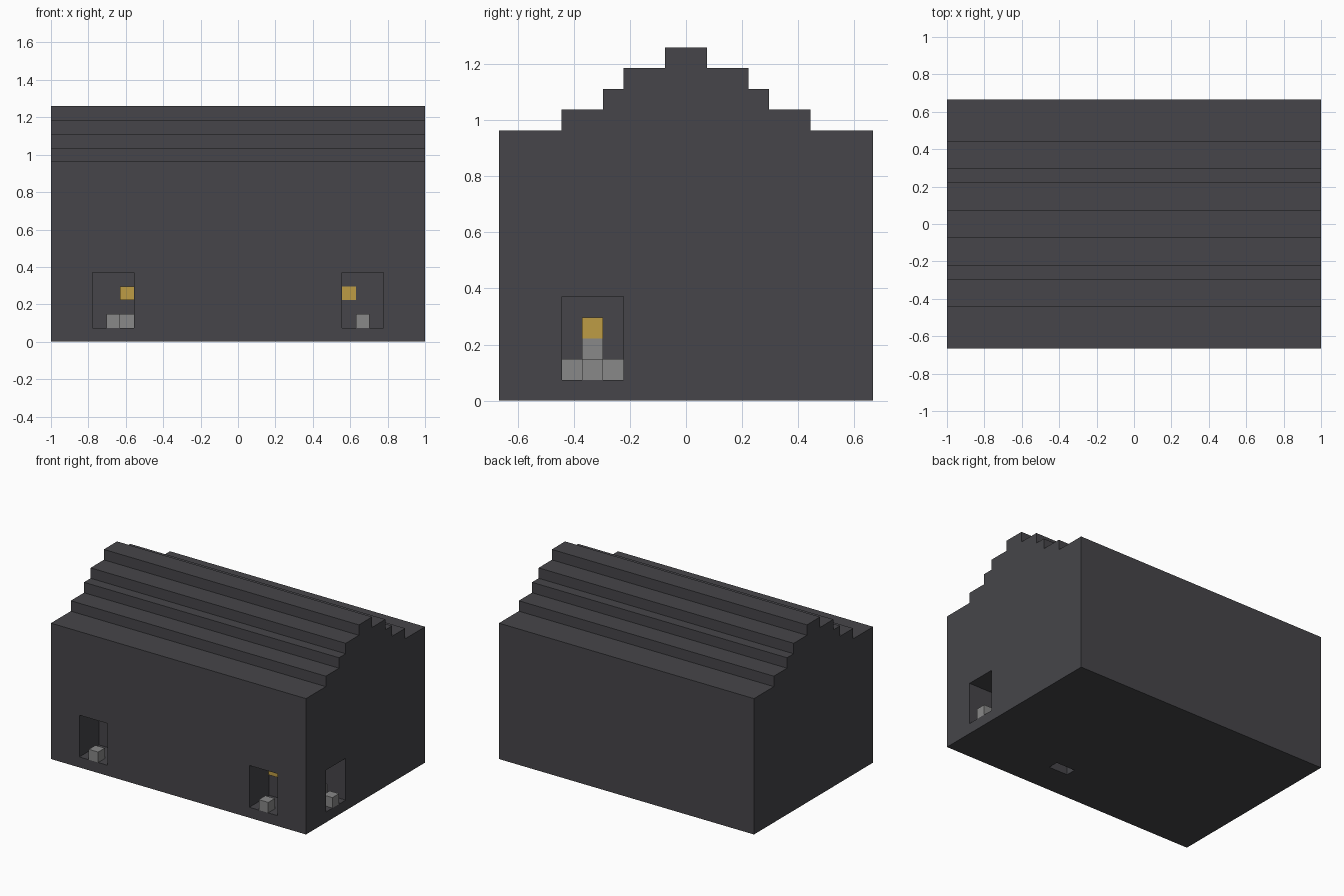
import bpy
import bmesh

if "Cube" in bpy.data.objects:
    bpy.data.objects.remove(bpy.data.objects["Cube"], do_unlink=True)

U = 2 / 27                      # edge of one block
NX, NY = 27, 18                 # footprint in blocks


def material(name, rgb):
    m = bpy.data.materials.new(name)
    m.use_nodes = True
    m.diffuse_color = (*rgb, 1)
    m.node_tree.nodes["Principled BSDF"].inputs["Base Color"].default_value = (*rgb, 1)
    return m


dark = material("dark_slate", (0.061, 0.060, 0.067))
grey = material("stone_grey", (0.246, 0.246, 0.246))
gold = material("gold", (0.508, 0.332, 0.060))


def finish(name, bm, mat):
    bmesh.ops.recalc_face_normals(bm, faces=bm.faces)
    me = bpy.data.meshes.new(name)
    bm.to_mesh(me)
    bm.free()
    me.materials.append(mat)
    ob = bpy.data.objects.new(name, me)
    bpy.context.collection.objects.link(ob)
    return ob


def point(x, y, z):
    return ((x - NX / 2) * U, (y - NY / 2) * U, z * U)


def blocks(name, mat, boxes):
    """Boxes given as low and high corners in block units."""
    bm = bmesh.new()
    for lo, hi in boxes:
        for v in bmesh.ops.create_cube(bm, size=1)["verts"]:
            v.co = point(*(hi[i] if v.co[i] > 0 else lo[i] for i in range(3)))
    return finish(name, bm, mat)


def cube(x, y, z):
    return (x, y, z), (x + 1, y + 1, z + 1)


# Stepped gable profile, mirrored and extruded along the length
half = [(9, 0), (9, 13), (6, 13), (6, 14), (4, 14), (4, 15),
        (3, 15), (3, 16), (1, 16), (1, 17)]
outline = half + [(-y, z) for y, z in reversed(half)]
bm = bmesh.new()
face = bm.faces.new([bm.verts.new(point(0, y + NY / 2, z)) for y, z in outline])
ext = bmesh.ops.extrude_face_region(bm, geom=[face])
bmesh.ops.translate(bm, vec=(NX * U, 0, 0),
                    verts=[g for g in ext["geom"] if isinstance(g, bmesh.types.BMVert)])
body = finish("stepped_house", bm, dark)

# Openings: two in front, one on the left side, a small hole underneath
openings = {
    "front_right_opening": ((3, -1, 1), (6, 3, 5)),
    "front_left_opening": ((21, -1, 1), (24, 3, 5)),
    "side_opening": ((24.03, 3.03, 1), (28, 6, 5)),
    "floor_hole": ((16, 3, -1), (18, 4, 0.9)),
}
bpy.context.view_layer.objects.active = body
for name, box in openings.items():
    cutter = blocks(name, dark, [box])
    cutter.hide_render = True
    mod = body.modifiers.new(name, "BOOLEAN")
    mod.operation = "DIFFERENCE"
    mod.solver = "EXACT"
    mod.object = cutter
    bpy.ops.object.modifier_apply(modifier=mod.name)
    bpy.data.objects.remove(cutter, do_unlink=True)

# Stones lying in the openings
blocks("front_stones", grey, [cube(4, 0, 1), cube(5, 2, 1), cube(22, 0, 1)])
blocks("side_stones", grey, [cube(26, 4, 1), cube(24.03, 3.03, 1),
                             cube(24.03, 5, 1), cube(24.03, 4, 2)])

# Gold lamps
blocks("front_right_lamp", gold, [cube(5, 2, 3)])
blocks("front_left_lamp", gold, [((21, 2.9, 3), (22, 3.05, 4))])
blocks("side_lamp", gold, [cube(24.03, 4, 3)])
